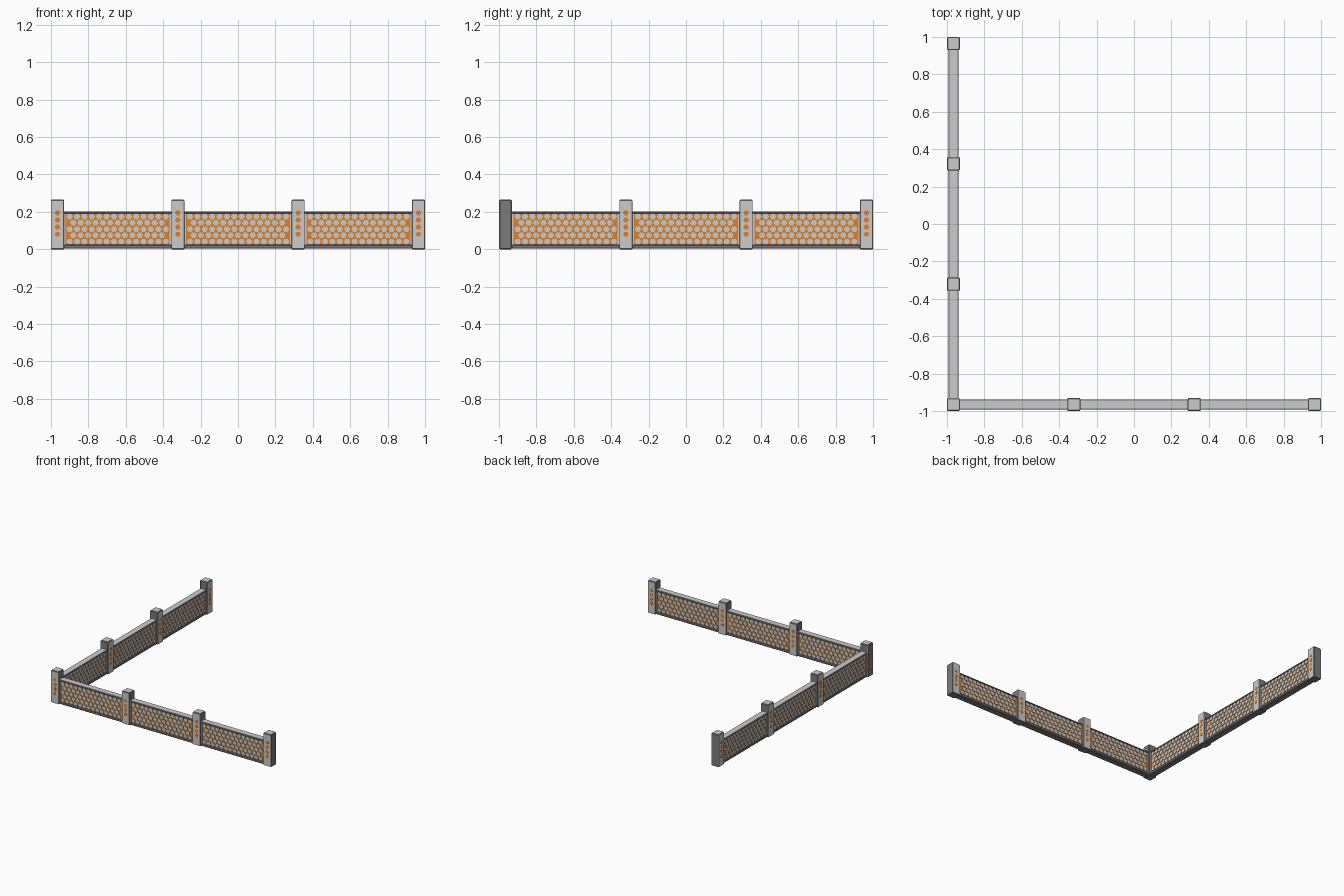
import bpy, bmesh, math
from mathutils import Matrix, Vector

if "Cube" in bpy.data.objects:
    bpy.data.objects.remove(bpy.data.objects["Cube"])

C = 0.965            # centre line of both fence arms
STEP = 2 * C / 3     # distance between posts
POST_H = 0.267


def material(name, color):
    m = bpy.data.materials.new(name)
    m.diffuse_color = color
    m.use_nodes = True
    m.node_tree.nodes["Principled BSDF"].inputs["Base Color"].default_value = m.diffuse_color
    return m


ORANGE = material("orange_glow", (0.75, 0.22, 0.02, 1))
DARK = material("dark_metal", (0.2, 0.2, 0.2, 1))


def box(bm, lo, hi, bevel=0.0):
    lo, hi = Vector(lo), Vector(hi)
    mat = Matrix.Translation((lo + hi) / 2) @ Matrix.Diagonal((*(hi - lo), 1))
    verts = bmesh.ops.create_cube(bm, size=1, matrix=mat)["verts"]
    if bevel:
        edges = list({e for v in verts for e in v.link_edges})
        bmesh.ops.bevel(bm, geom=edges, offset=bevel, segments=1, affect='EDGES')


def hexagon(bm, x, y, z, r, depth):
    # pointy-topped hexagonal plate facing along y
    mat = Matrix.Translation((x, y, z)) @ Matrix.Rotation(math.pi / 2, 4, 'X') @ Matrix.Rotation(math.pi / 6, 4, 'Z')
    bmesh.ops.create_cone(bm, cap_ends=True, segments=6, radius1=r, radius2=r,
                          depth=depth, matrix=mat)


def mesh(name, build, mat=None):
    bm = bmesh.new()
    build(bm)
    me = bpy.data.meshes.new(name)
    bm.to_mesh(me)
    bm.free()
    if mat:
        me.materials.append(mat)
    return me


def place(me, dist, turned):
    ob = bpy.data.objects.new(me.name, me)
    ob.location = (-C, -C + dist, 0) if turned else (-C + dist, -C, 0)
    ob.rotation_euler.z = math.pi / 2 if turned else 0
    bpy.context.collection.objects.link(ob)


# Posts: dark core, light cap, light face plates with four orange lamps
def post_core(bm):
    box(bm, (-0.035, -0.032, 0), (0.035, 0.032, POST_H - 0.003), 0.003)


def post_cap(bm):
    box(bm, (-0.031, -0.029, POST_H - 0.008), (0.031, 0.029, POST_H))


def post_face(bm, side):
    box(bm, (-0.033, min(side * 0.028, side * 0.035), 0.003),
        (0.033, max(side * 0.028, side * 0.035), POST_H - 0.006))


def post_lamps(bm, side):
    for i in range(4):
        hexagon(bm, 0, side * 0.0335, 0.08 + i * 0.038, 0.015, 0.005)


core = mesh("post_core", post_core, DARK)
cap = mesh("post_cap", post_cap)
faces = {s: mesh("post_face", lambda bm: post_face(bm, s)) for s in (-1, 1)}
lamps = {s: mesh("post_lamps", lambda bm: post_lamps(bm, s), ORANGE) for s in (-1, 1)}


# Panels: rails, orange core and staggered hexagonal plates on both sides
X0, X1 = 0.032, STEP - 0.032


def rails(bm):
    box(bm, (X0, -0.028, 0.003), (X1, 0.028, 0.026), 0.005)
    box(bm, (X0, -0.028, 0.19), (X1, 0.028, 0.201), 0.004)


def panel_core(bm):
    box(bm, (X0, -0.02, 0.02), (X1, 0.02, 0.195))


def hex_plates(bm):
    row, pitch = 0.0335, 0.0395
    for r in range(5):
        n = 14 - r % 2
        for c in range(n):
            x = STEP / 2 + (c - (n - 1) / 2) * pitch
            for s in (-1, 1):
                hexagon(bm, x, s * 0.021, 0.041 + r * row, 0.0172, 0.008)


def end_frames(bm):
    for x in (X0, X1 - 0.012):
        box(bm, (x, -0.025, 0.02), (x + 0.012, 0.025, 0.195))


panel = [mesh("panel_rails", rails, DARK), mesh("panel_core", panel_core, ORANGE),
         mesh("hex_plates", hex_plates), mesh("panel_end_frames", end_frames)]


# Light strip on top of the rail
def top_strip(bm):
    box(bm, (X0, -0.024, 0.196), (X1, 0.024, 0.2025))


panel.append(mesh("rail_top_strip", top_strip))

# Two arms sharing the corner post
for turned in (False, True):
    for i in range(4):
        d = i * STEP
        if i < 3:
            for me in panel:
                place(me, d, turned)
        if i or not turned:
            place(core, d, turned)
            place(cap, d, turned)
        sides = (-1, 1) if i else ((1,) if turned else (-1,))
        for s in sides:
            place(faces[s], d, turned)
            place(lamps[s], d, turned)
